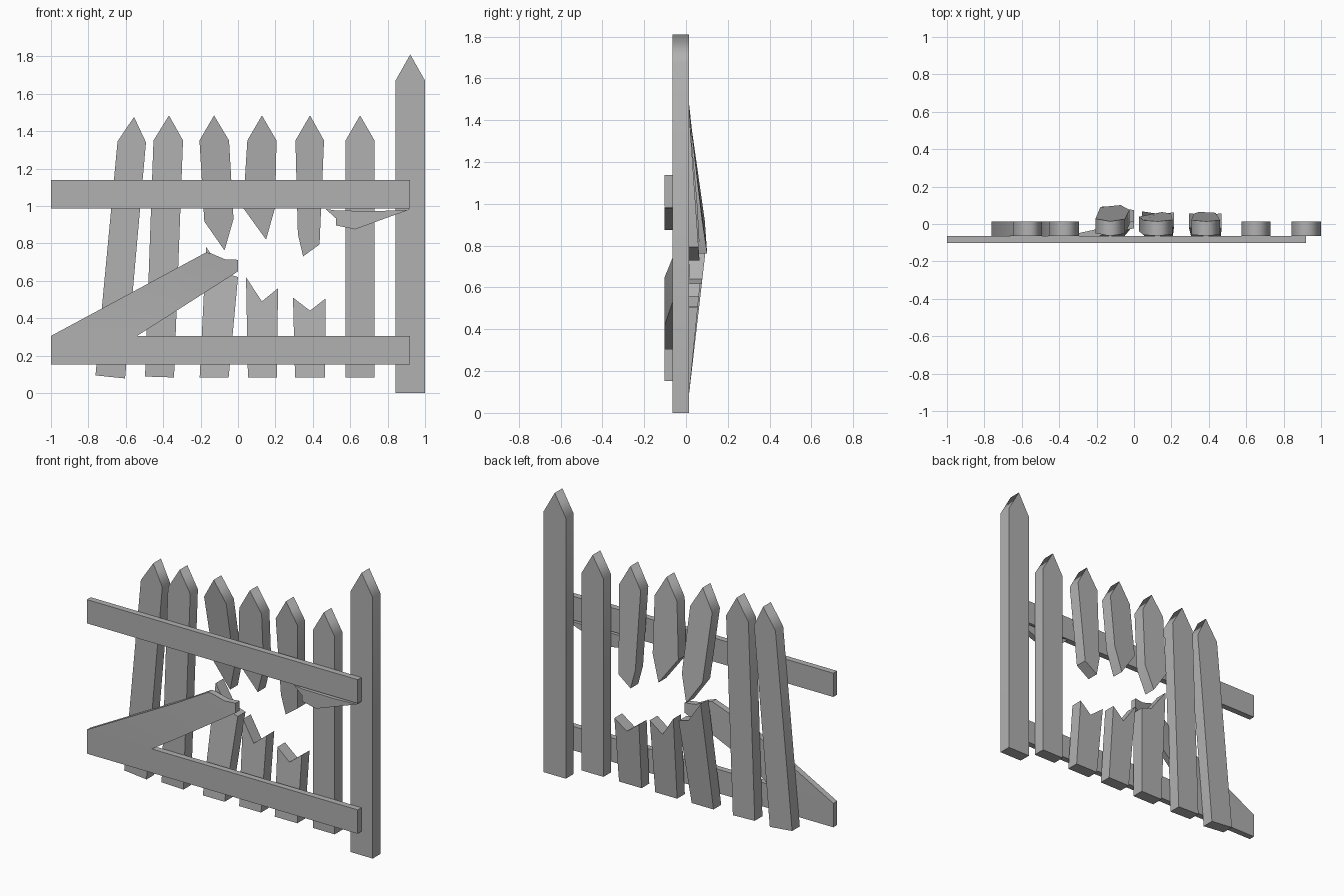
import bpy, bmesh

if "Cube" in bpy.data.objects:
    bpy.data.objects.remove(bpy.data.objects["Cube"])

PICKET = (-0.064, 0.014)
RAIL = (-0.102, -0.063)
wood = bpy.data.materials.new("grey_wood")
wood.diffuse_color = (0.44, 0.44, 0.44, 1)
wood.use_nodes = True
wood.node_tree.nodes["Principled BSDF"].inputs["Base Color"].default_value = wood.diffuse_color


def board(name, outline, y, shift=None, cut_x=None, tip=False):
    """Extrude an XZ outline through the y range, optionally pushing it in y."""
    bm = bmesh.new()
    face = bm.faces.new([bm.verts.new((x, y[0], z)) for x, z in outline])
    ext = bmesh.ops.extrude_face_region(bm, geom=[face])
    for v in ext["geom"]:
        if isinstance(v, bmesh.types.BMVert):
            v.co.y = y[1]
    if cut_x is not None:
        bmesh.ops.bisect_plane(bm, geom=bm.verts[:] + bm.edges[:] + bm.faces[:],
                               plane_co=(cut_x, 0, 0), plane_no=(1, 0, 0))
    bmesh.ops.recalc_face_normals(bm, faces=bm.faces)
    # Edges are sharp by angle, except across a pointed picket tip
    top = max(z for _, z in outline)
    for f in bm.faces:
        f.smooth = True
    for e in bm.edges:
        a, b = e.verts
        across_tip = tip and a.co.z == b.co.z and a.co.z > top - 0.2
        e.smooth = e.calc_face_angle(0) < 0.5 or across_tip
    if shift:
        for v in bm.verts:
            v.co.y += shift(v.co.x, v.co.z)
    me = bpy.data.meshes.new(name)
    bm.to_mesh(me)
    bm.free()
    me.materials.append(wood)
    ob = bpy.data.objects.new(name, me)
    bpy.context.collection.objects.link(ob)
    return ob


def tall(name, left, right, low, shoulder, tip):
    mid = (left + right) / 2
    board(name, [(left, low), (right, low), (right, shoulder), (mid, tip), (left, shoulder)],
          PICKET, tip=True)


# Post and the intact pickets
tall("post", 0.842, 1.0, 0.0, 1.67, 1.81)
tall("straight_picket", 0.575, 0.73, 0.083, 1.35, 1.484)
board("leaning_picket_outer", [(-0.762, 0.094), (-0.604, 0.078), (-0.492, 1.34),
                               (-0.556, 1.476), (-0.644, 1.345)], PICKET, tip=True)
board("leaning_picket_inner", [(-0.497, 0.088), (-0.342, 0.083), (-0.294, 1.35),
                               (-0.369, 1.484), (-0.452, 1.35)], PICKET, tip=True)

# Horizontal rails
for name, low, high in (("lower_rail", 0.152, 0.305), ("upper_rail", 0.987, 1.139)):
    board(name, [(-1, low), (0.92, low), (0.92, high), (-1, high)], RAIL)

# Broken upper pickets, hanging backwards: outline, slope, twist
uppers = [
    ([(-0.128, 1.484), (-0.048, 1.35), (-0.024, 0.93), (-0.072, 0.762),
      (-0.18, 0.917), (-0.206, 1.35)], 0.135, -0.15),
    ([(0.128, 1.484), (0.206, 1.35), (0.198, 0.99), (0.15, 0.82),
      (0.027, 0.99), (0.05, 1.35)], 0.075, 0.2),
    ([(0.385, 1.484), (0.46, 1.35), (0.436, 0.794), (0.348, 0.73),
      (0.32, 0.85), (0.307, 1.35)], 0.07, 0.0),
]
for i, (pts, k, t) in enumerate(uppers):
    cx = pts[0][0]
    board(f"broken_picket_top_{i + 1}", pts, PICKET,
          lambda x, z: max(0, 1.45 - z) * (k + t * (x - cx)), tip=True)

# Broken lower pickets, leaning backwards
lowers = [
    ([(-0.205, 0.083), (-0.05, 0.083), (0.0, 0.62), (-0.07, 0.64), (-0.17, 0.78)], 0.115),
    ([(0.053, 0.083), (0.208, 0.083), (0.214, 0.56), (0.128, 0.49), (0.043, 0.618)], 0.1),
    ([(0.305, 0.083), (0.465, 0.083), (0.468, 0.505), (0.385, 0.44), (0.294, 0.51)], 0.1),
]
for i, (pts, k) in enumerate(lowers):
    board(f"broken_picket_bottom_{i + 1}", pts, PICKET, lambda x, z: (z - 0.083) * k)

# Diagonal brace, snapped and bent back, with its splintered upper stub
board("broken_brace", [(-1, 0.305), (-0.54, 0.305), (0, 0.65), (0, 0.712), (-0.07, 0.715),
                       (-0.14, 0.745), (-0.17, 0.752)], RAIL,
      lambda x, z: max(0, x + 0.36) * 0.22, cut_x=-0.36)
board("brace_stub", [(0.468, 0.984), (0.524, 0.933), (0.524, 0.896), (0.626, 0.875),
                     (0.915, 0.98), (0.76, 0.973), (0.53, 0.975)], RAIL)
